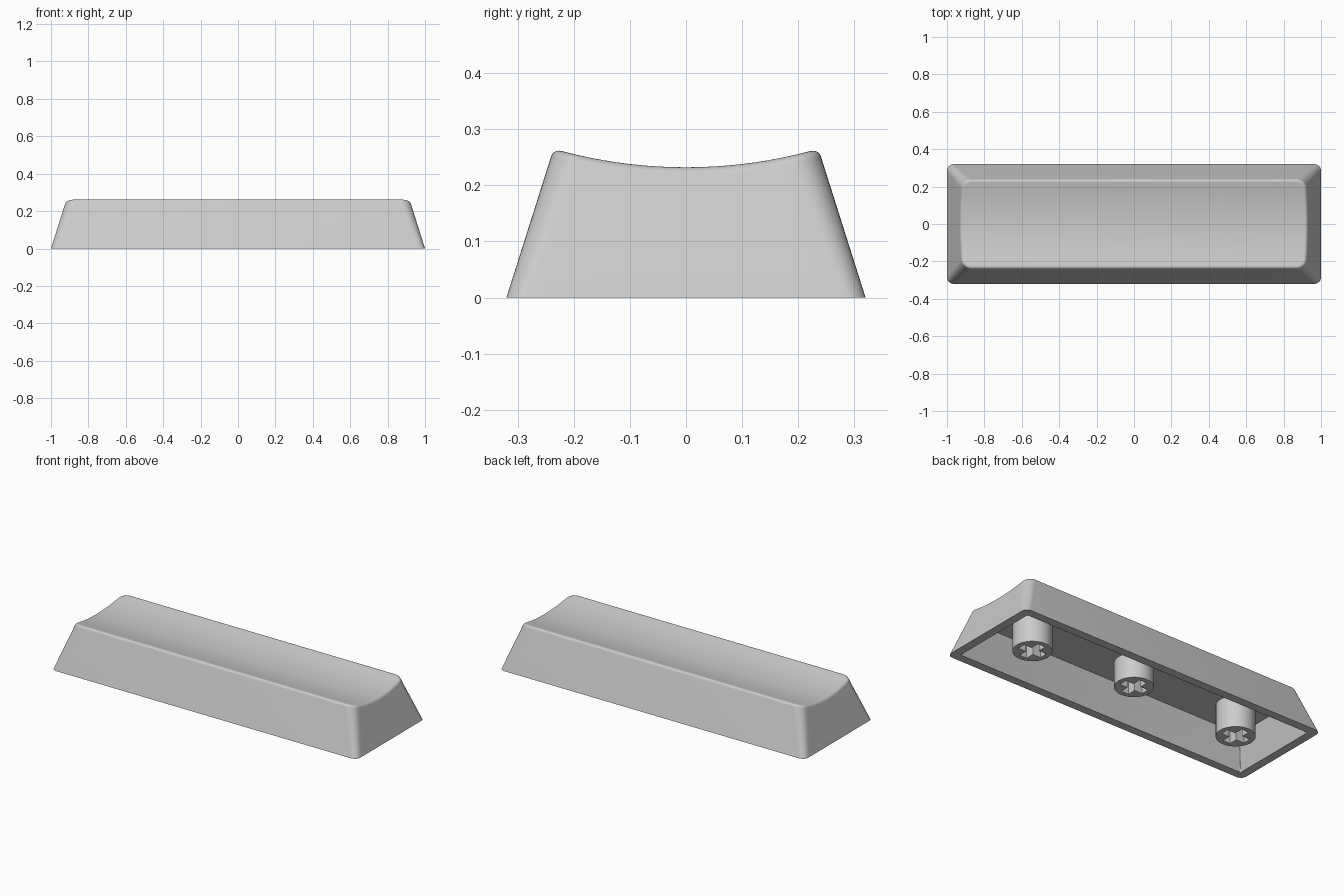
import bpy, bmesh, math

if "Cube" in bpy.data.objects:
    bpy.data.objects.remove(bpy.data.objects["Cube"])

SLOPE = 0.32      # inward lean of the walls per unit of height
FILLET = 0.02     # rounding of the top edge
CEILING = 0.185   # height of the hollow inside

grey = bpy.data.materials.new("light grey")
grey.diffuse_color = (0.6, 0.6, 0.6, 1)
grey.use_nodes = True
grey.node_tree.nodes["Principled BSDF"].inputs["Base Color"].default_value = grey.diffuse_color


def finish(name, bm):
    bmesh.ops.recalc_face_normals(bm, faces=bm.faces)
    mesh = bpy.data.meshes.new(name)
    bm.to_mesh(mesh)
    bm.free()
    mesh.materials.append(grey)
    ob = bpy.data.objects.new(name, mesh)
    bpy.context.collection.objects.link(ob)
    bpy.ops.object.select_all(action='DESELECT')
    ob.select_set(True)
    bpy.context.view_layer.objects.active = ob
    bpy.ops.object.shade_smooth_by_angle(angle=math.radians(32))
    return ob


def right_half(hx, hy, r, arc=8, side=16):
    """Right half of a rounded rectangle, from front to back."""
    pts = []
    for i in range(arc + 1):
        a = -math.pi / 2 * (1 - i / arc)
        pts.append((hx - r + r * math.cos(a), -hy + r + r * math.sin(a)))
    for i in range(1, side):
        pts.append((hx, (hy - r) * (2 * i / side - 1)))
    return pts + [(x, -y) for x, y in reversed(pts[:arc + 1])]


def dish(y):
    """Height of the scooped top."""
    radius = 0.86
    return 0.232 + radius - math.sqrt(radius ** 2 - y ** 2)


def flat_ring(hx, hy, r, z):
    return [(x, y, z) for x, y in right_half(hx, hy, r)]


def top_ring(inset, depth):
    """Ring that follows the dish, set in from the sloping walls."""
    ring = []
    for i in range(len(right_half(1, 0.32, 0.03))):
        z = 0.25
        for _ in range(6):
            d = SLOPE * z + inset
            x, y = right_half(1 - d, 0.32 - d, 0.035 + 0.07 * z - inset)[i]
            wall_y = right_half(1 - SLOPE * z, 0.32 - SLOPE * z, 0.035 + 0.07 * z)[i][1]
            z = dish(wall_y) - FILLET
        ring.append((x, y, dish(y) - depth))
    return ring


# Cap shell: ceiling, inner wall, rim, outer wall, rounded edge, dished top
rings = [flat_ring(0.95 - 0.3 * CEILING, 0.27 - 0.3 * CEILING, 0.004, CEILING),
         flat_ring(0.95, 0.27, 0.004, 0),
         flat_ring(1.0, 0.32, 0.035, 0)]
for k in range(7):
    t = math.radians(12 + 78 * k / 6)
    rings.append(top_ring(FILLET * (1 - math.cos(t)), FILLET * (1 - math.sin(t))))

bm = bmesh.new()
loops = []
for ring in rings:
    full = ring + [(-x, y, z) for x, y, z in reversed(ring)]
    loops.append([bm.verts.new(p) for p in full])
count = len(loops[0])
for a, b in zip(loops, loops[1:]):
    for i in range(count):
        j = (i + 1) % count
        bm.faces.new((a[i], a[j], b[j], b[i]))
for loop in (loops[0], loops[-1]):
    for i in range(count // 2 - 1):
        bm.faces.new((loop[i], loop[i + 1], loop[count - 2 - i], loop[count - 1 - i]))
finish("cap_shell", bm)


# Stems: round posts with a cross-shaped socket
def stem(name, x, bottom):
    bm = bmesh.new()
    a, w, r = 0.075, 0.024, 0.104
    outer = [(r * math.cos(math.tau * i / 40), r * math.sin(math.tau * i / 40))
             for i in range(40)]
    cross = []
    for q in range(4):
        c, s = round(math.cos(q * math.pi / 2)), round(math.sin(q * math.pi / 2))
        cross += [(u * c - v * s, u * s + v * c) for u, v in ((a, -w), (a, w), (w, w))]
    edges = []
    for outline in (outer, cross):
        vs = [bm.verts.new((x + px, py, bottom)) for px, py in outline]
        edges += [bm.edges.new((vs[i - 1], vs[i])) for i in range(len(vs))]
    bmesh.ops.triangle_fill(bm, use_beauty=True, edges=edges)
    geo = bmesh.ops.extrude_face_region(bm, geom=bm.faces[:], use_keep_orig=True)
    new = [g for g in geo["geom"] if isinstance(g, bmesh.types.BMVert)]
    bmesh.ops.translate(bm, verts=new, vec=(0, 0, CEILING + 0.005 - bottom))
    finish(name, bm)


stem("left_stem", -0.69, 0.0)
stem("middle_stem", 0.0, 0.04)
stem("right_stem", 0.69, 0.0)
